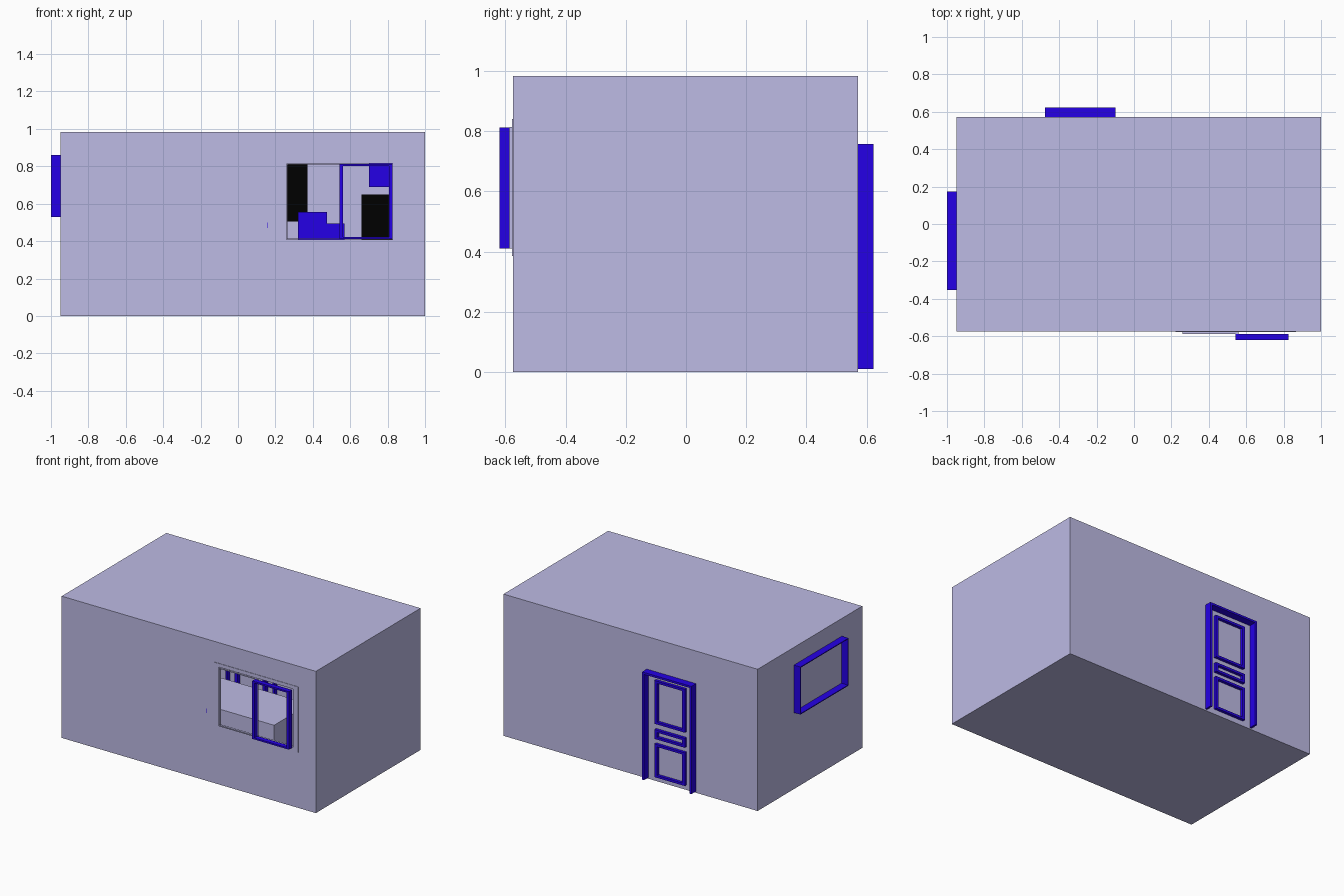
import bpy, bmesh

if "Cube" in bpy.data.objects:
    bpy.data.objects.remove(bpy.data.objects["Cube"])


def material(name, rgb):
    m = bpy.data.materials.new(name)
    m.diffuse_color = (*rgb, 1)
    m.use_nodes = True
    m.node_tree.nodes["Principled BSDF"].inputs["Base Color"].default_value = m.diffuse_color
    return m


LILAC = material("lilac_wall", (0.51, 0.495, 0.78))
BLUE = material("deep_blue", (0.018, 0.0, 0.79))
BLACK = material("near_black", (0.0, 0.0, 0.0))


def finish(name, bm, mat):
    me = bpy.data.meshes.new(name)
    bm.to_mesh(me)
    bm.free()
    me.materials.append(mat)
    ob = bpy.data.objects.new(name, me)
    bpy.context.collection.objects.link(ob)
    return ob


def add_box(bm, x, y, z):
    v = bmesh.ops.create_cube(bm, size=1)["verts"]
    for p in v:
        p.co = [(a[0] + a[1]) / 2 + c * (a[1] - a[0]) for a, c in zip((x, y, z), p.co)]
    return v


def box(name, x, y, z, mat):
    bm = bmesh.new()
    add_box(bm, x, y, z)
    return finish(name, bm, mat)


def frame(name, a, z, depth, w, mat, axis="y", h=None, sill=True):
    """Rectangular frame of bars; a is the horizontal range, depth the thickness range."""
    h = h or w
    bars = [((a[0], a[0] + w), z), ((a[1] - w, a[1]), z),
            ((a[0] + w, a[1] - w), (z[1] - h, z[1]))]
    if sill:
        bars.append(((a[0] + w, a[1] - w), (z[0], z[0] + h)))
    bm = bmesh.new()
    for s, t in bars:
        if axis == "y":
            add_box(bm, s, depth, t)
        else:
            add_box(bm, depth, s, t)
    return finish(name, bm, mat)


X0, X1, Y0, Y1, H = -0.95, 1.0, -0.575, 0.572, 0.983

# Room shell: box whose front wall is rebuilt around a window hole
bm = bmesh.new()
add_box(bm, (X0, X1), (Y0, Y1), (0, H))
bm.normal_update()
front = [f for f in bm.faces if f.normal.y < -0.9]
bmesh.ops.delete(bm, geom=front, context="FACES_ONLY")


def ring(x0, x1, z0, z1):
    return [bm.verts.new((x, Y0, z)) for x, z in ((x0, z0), (x1, z0), (x1, z1), (x0, z1))]


outer, inner = ring(X0, X1, 0, H), ring(0.222, 0.865, 0.385, 0.84)
for i in range(4):
    j = (i + 1) % 4
    bm.faces.new((outer[i], outer[j], inner[j], inner[i]))
bmesh.ops.remove_doubles(bm, verts=bm.verts, dist=0.0001)
finish("room_shell", bm, LILAC)

# Front window: surround, fixed left sash and sliding blue sash
frame("window_surround", (0.222, 0.865), (0.385, 0.84), (Y0 - 0.003, Y0 + 0.02), 0.038, LILAC, h=0.024)
frame("fixed_sash", (0.26, 0.56), (0.41, 0.814), (-0.587, -0.575), 0.004, LILAC)
frame("sliding_sash", (0.543, 0.825), (0.41, 0.812), (-0.62, -0.587), 0.018, BLUE, h=0.011)
box("wall_switch", (0.157, 0.161), (Y0 - 0.001, Y0 + 0.01), (0.47, 0.5), BLUE)

# Left wall window frame
frame("side_window_frame", (-0.352, 0.174), (0.53, 0.86), (-1.0, X0 + 0.02), 0.006, BLUE, axis="x")

# Back door: casing and three raised panel mouldings
frame("door_casing", (-0.477, -0.1), (0.01, 0.757), (Y1 - 0.03, 0.623), 0.014, BLUE, sill=False)
for n, z in (("upper", (0.405, 0.705)), ("middle", (0.3, 0.365)), ("lower", (0.035, 0.265))):
    frame(n + "_door_panel", (-0.405, -0.172), z, (Y1 - 0.03, Y1 + 0.02), 0.02, BLUE, h=0.016)

# Furniture seen through the window
box("low_table", (-0.3, 0.38), (-0.147, 0.24), (0, 0.28), LILAC)
box("wall_picture", (0.12, 0.372), (0.545, 0.565), (0.505, 0.81), BLACK)
box("chest", (0.32, 0.475), (0.3, 0.565), (0.01, 0.555), BLUE)
box("low_chest", (0.475, 0.57), (0.3, 0.565), (0.01, 0.495), BLUE)
box("cabinet", (0.66, 0.95), (0.3, 0.565), (0.01, 0.65), BLACK)
box("wall_cupboard", (0.70, 0.95), (0.4, 0.565), (0.69, 0.9), BLUE)
